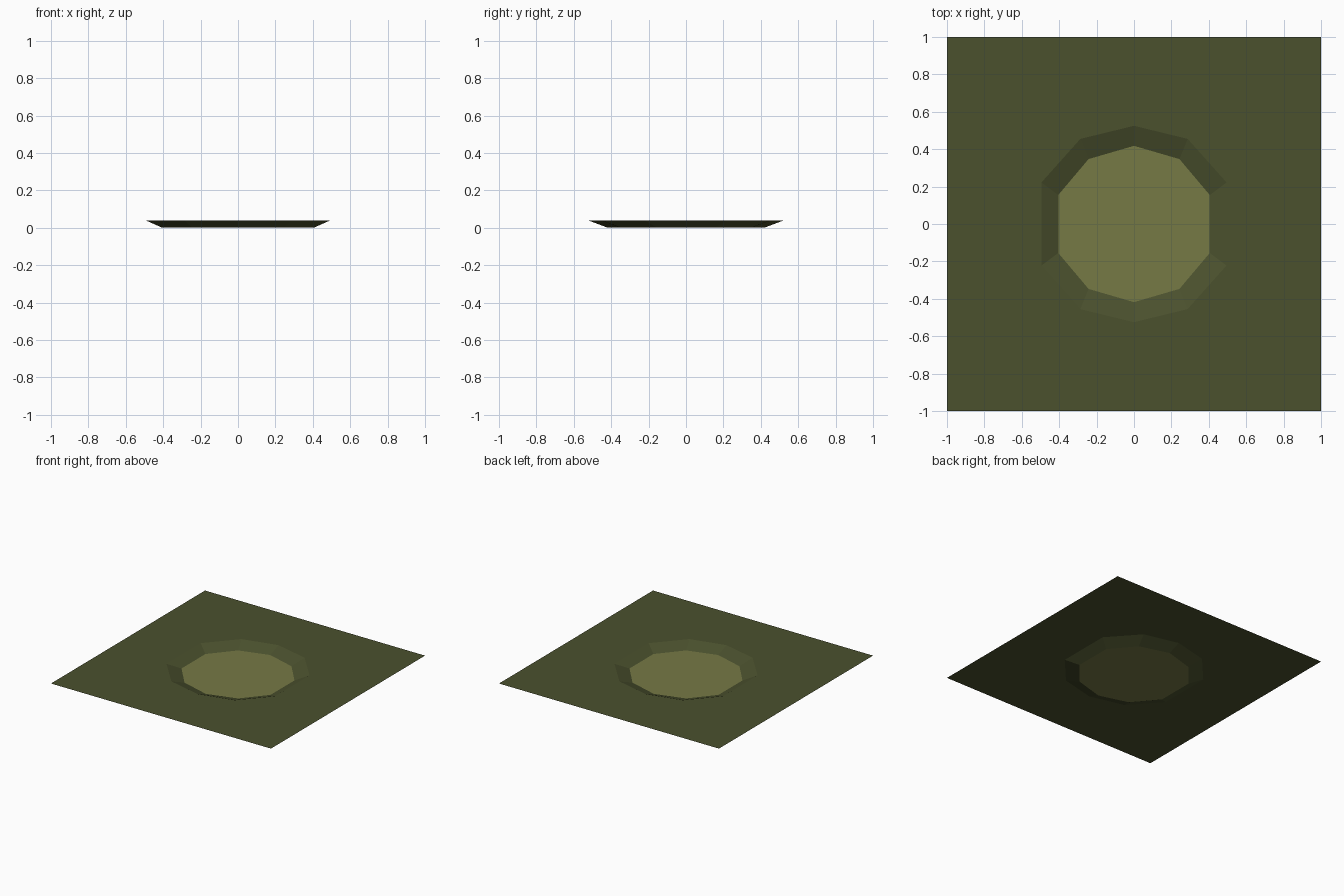
import bpy, bmesh

if "Cube" in bpy.data.objects:
    bpy.data.objects.remove(bpy.data.objects["Cube"])

TOP = 0.04


def material(name, color):
    m = bpy.data.materials.new(name)
    m.diffuse_color = (*color, 1)
    m.use_nodes = True
    m.node_tree.nodes["Principled BSDF"].inputs["Base Color"].default_value = m.diffuse_color
    return m


grass = material("dark olive", (0.070, 0.082, 0.027))
sand = material("light olive", (0.180, 0.192, 0.060))


def ring(right_points, bottom_top):
    """Ten-sided outline, counter-clockwise, mirrored in x and y."""
    (x1, y1), (x2, y2) = right_points
    h = bottom_top
    return [(0, -h), (x2, -y2), (x1, -y1), (x1, y1), (x2, y2),
            (0, h), (-x2, y2), (-x1, y1), (-x1, -y1), (-x2, -y2)]


def finish(name, bm, mat):
    for f in bm.faces:
        f.normal_update()
        if f.normal.z < 0:
            f.normal_flip()
    me = bpy.data.meshes.new(name)
    bm.to_mesh(me)
    bm.free()
    me.materials.append(mat)
    ob = bpy.data.objects.new(name, me)
    bpy.context.collection.objects.link(ob)


def loop(bm, points, z):
    return [bm.verts.new((x, y, z)) for x, y in points]


rim = ring([(0.495, 0.222), (0.287, 0.455)], 0.525)
base = ring([(0.405, 0.155), (0.243, 0.347)], 0.418)

# flat ground sheet with a ten-sided hole
bm = bmesh.new()
edges = []
for pts in ([(-1, -1), (1, -1), (1, 1), (-1, 1)], rim):
    vs = loop(bm, pts, TOP)
    edges += [bm.edges.new((vs[i - 1], vs[i])) for i in range(len(vs))]
bmesh.ops.triangle_fill(bm, edges=edges, use_beauty=True, normal=(0, 0, 1))
finish("ground", bm, grass)

# sloping walls of the hollow
bm = bmesh.new()
hi, lo = loop(bm, rim, TOP), loop(bm, base, 0)
for i in range(10):
    bm.faces.new((hi[i - 1], hi[i], lo[i], lo[i - 1]))
finish("hollow_wall", bm, grass)

# floor of the hollow
bm = bmesh.new()
bm.faces.new(loop(bm, base, 0))
finish("hollow_floor", bm, sand)
